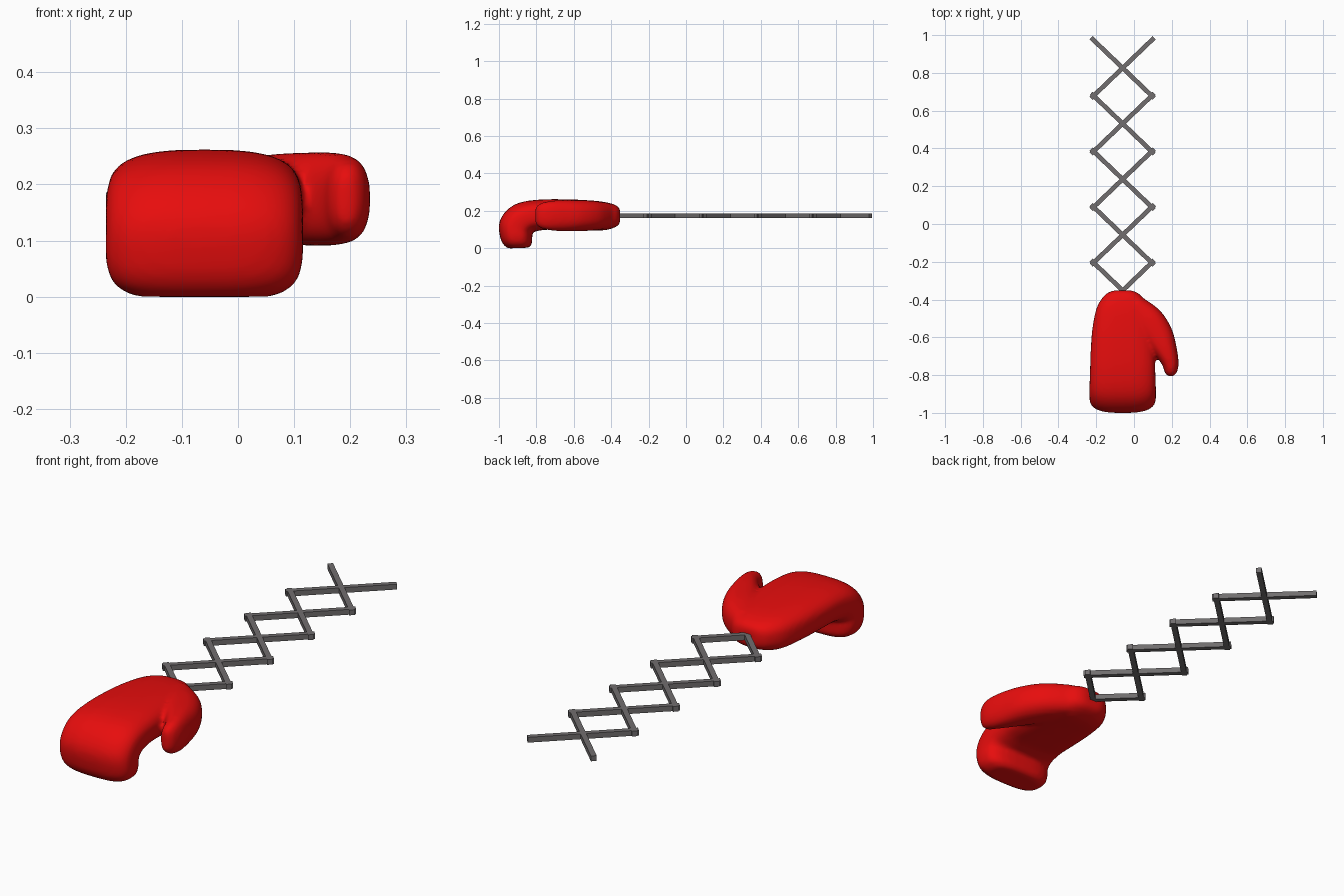
import bpy, bmesh, math
from mathutils import Vector

if "Cube" in bpy.data.objects:
    bpy.data.objects.remove(bpy.data.objects["Cube"])

CX, BAR_Z = -0.06, 0.174


def material(name, rgb):
    m = bpy.data.materials.new(name)
    m.diffuse_color = (*rgb, 1)
    m.use_nodes = True
    m.node_tree.nodes["Principled BSDF"].inputs["Base Color"].default_value = m.diffuse_color
    return m


red = material("glove red", (0.8, 0.004, 0.004))
grey = material("bar grey", (0.165, 0.155, 0.158))


def spline(rows, steps=5):
    """Catmull-Rom interpolation of rows of numbers."""
    out = []
    for i in range(len(rows) - 1):
        p = [rows[max(0, min(len(rows) - 1, i + k))] for k in (-1, 0, 1, 2)]
        for s in range(steps):
            t = s / steps
            out.append([0.5 * (2 * b + (c - a) * t + (2 * a - 5 * b + 4 * c - d) * t * t
                               + (3 * b - a - 3 * c + d) * t ** 3) for a, b, c, d in zip(*p)])
    return out + [list(rows[-1])]


def loft(bm, rings, power, sides=32):
    """Skin superellipse rings given as (centre, half axis a, half axis b)."""
    loops = []
    for c, a, b in rings:
        loop = []
        for k in range(sides):
            t = 2 * math.pi * k / sides
            u, v = math.cos(t), math.sin(t)
            u = math.copysign(abs(u) ** (2 / power), u)
            v = math.copysign(abs(v) ** (2 / power), v)
            loop.append(bm.verts.new(c + a * u + b * v))
        loops.append(loop)
    for l0, l1 in zip(loops, loops[1:]):
        for k in range(sides):
            j = (k + 1) % sides
            bm.faces.new((l0[k], l0[j], l1[j], l1[k]))
    bm.faces.new(loops[0][::-1])
    bm.faces.new(loops[-1])


bm = bmesh.new()

# Hand of the glove: y, z, half width, half thickness, downward bend in degrees
hand = [(-0.352, 0.172, 0.05, 0.035, 0), (-0.375, 0.172, 0.093, 0.058, 0),
        (-0.44, 0.172, 0.136, 0.076, 0), (-0.55, 0.177, 0.16, 0.081, 0),
        (-0.68, 0.180, 0.170, 0.082, 0), (-0.78, 0.178, 0.173, 0.082, 8),
        (-0.865, 0.160, 0.176, 0.090, 38), (-0.908, 0.115, 0.176, 0.093, 68),
        (-0.908, 0.06, 0.175, 0.086, 90), (-0.900, 0.022, 0.160, 0.076, 92),
        (-0.895, 0.001, 0.125, 0.055, 92)]
rings = []
for y, z, w, h, deg in spline(hand):
    r = math.radians(deg)
    rings.append((Vector((CX, y, z)), Vector((w, 0, 0)), Vector((0, -math.sin(r), math.cos(r))) * h))
loft(bm, rings, 2.9)

# Thumb: x, y, half width, half height, outward lean in degrees
thumb = [(0.0, -0.43, 0.06, 0.07, 45), (0.07, -0.51, 0.085, 0.08, 40),
         (0.125, -0.59, 0.083, 0.083, 30), (0.166, -0.67, 0.062, 0.083, 18),
         (0.192, -0.74, 0.044, 0.076, 5), (0.195, -0.785, 0.032, 0.062, 0),
         (0.193, -0.806, 0.014, 0.04, 0)]
rings = []
for x, y, w, h, deg in spline(thumb):
    r = math.radians(deg)
    rings.append((Vector((x, y, 0.174)), Vector((math.cos(r), math.sin(r), 0)) * w, Vector((0, 0, h))))
loft(bm, rings, 2.4)

bmesh.ops.recalc_face_normals(bm, faces=bm.faces)
me = bpy.data.meshes.new("boxing_glove")
bm.to_mesh(me)
bm.free()
me.materials.append(red)
glove = bpy.data.objects.new("boxing_glove", me)
bpy.context.collection.objects.link(glove)
# Fuse hand and thumb into one soft skin
rm = glove.modifiers.new("fuse", "REMESH")
rm.mode = 'VOXEL'
rm.voxel_size = 0.009
rm.use_smooth_shade = True
sm = glove.modifiers.new("soften", "SMOOTH")
sm.factor = 0.5
sm.iterations = 8


# Scissor lattice bars
def bar(name, p, q, width=0.024):
    p, q = Vector(p), Vector(q)
    d = q - p
    bpy.ops.mesh.primitive_cube_add(size=1, location=(*((p + q) / 2), BAR_Z),
                                    rotation=(0, 0, math.atan2(d.y, d.x)))
    o = bpy.context.object
    o.name = name
    o.scale = (d.length, width, 0.024)
    o.data.materials.append(grey)


HX, HY, STEP, TOP = 0.167, 0.160, 0.2945, 0.826
for i in range(5):
    y = TOP - i * STEP
    for s, side in ((-1, "left"), (1, "right")):
        # the last pair stops at the glove cuff
        start = (CX - s * HX, y - HY) if i < 4 else (CX, y)
        bar(f"scissor_bar_{side}_{i + 1}", start, (CX + s * HX, y + HY))
